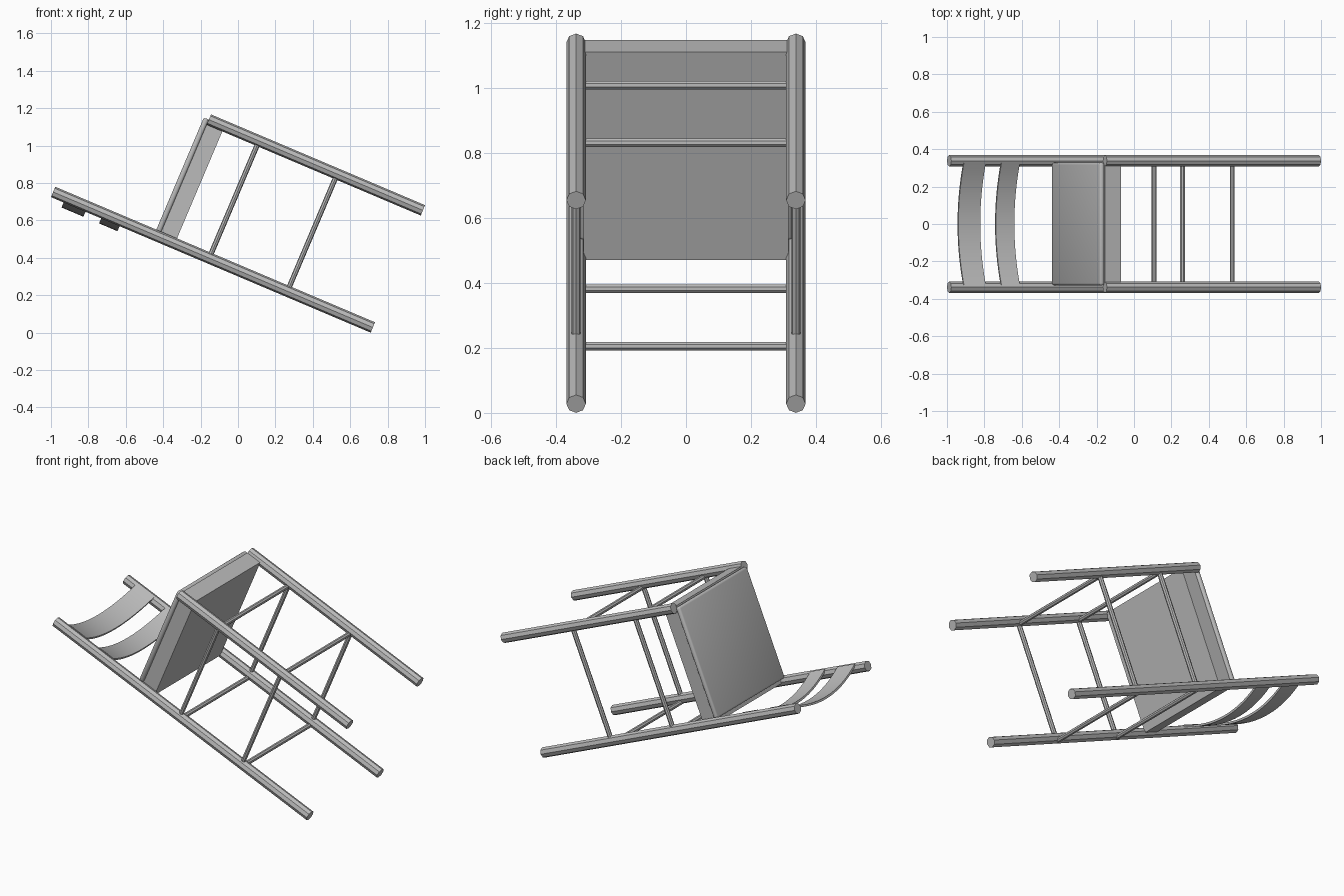
import bpy, bmesh, math
from mathutils import Matrix, Vector

if "Cube" in bpy.data.objects:
    bpy.data.objects.remove(bpy.data.objects["Cube"])

# The chair is modelled with its legs along local X, seat depth along local Z,
# then tipped onto its back about the Y axis.
TILT = Matrix.Rotation(math.radians(22.97), 4, 'Y')

wood = bpy.data.materials.new("plain_grey")
wood.diffuse_color = (0.5, 0.5, 0.5, 1)
wood.use_nodes = True
wood.node_tree.nodes["Principled BSDF"].inputs["Base Color"].default_value = wood.diffuse_color


def finish(name, bm, smooth=False):
    bmesh.ops.recalc_face_normals(bm, faces=bm.faces[:])
    bm.transform(TILT)
    mesh = bpy.data.meshes.new(name)
    bm.to_mesh(mesh)
    bm.free()
    mesh.materials.append(wood)
    for p in mesh.polygons:
        p.use_smooth = False
    ob = bpy.data.objects.new(name, mesh)
    bpy.context.collection.objects.link(ob)
    if smooth:
        bpy.context.view_layer.objects.active = ob
        ob.select_set(True)
        bpy.ops.object.shade_smooth_by_angle(angle=math.radians(30))
        ob.select_set(False)
    return ob


def rod(name, a, b, r):
    a, b = Vector(a), Vector(b)
    d = b - a
    m = Matrix.Translation((a + b) / 2) @ d.to_track_quat('Z', 'Y').to_matrix().to_4x4()
    bm = bmesh.new()
    bmesh.ops.create_cone(bm, cap_ends=True, segments=8, radius1=r, radius2=r,
                          depth=d.length, matrix=m)
    finish(name, bm)


def box(name, lo, hi, bevel=0):
    lo, hi = Vector(lo), Vector(hi)
    m = Matrix.Translation((lo + hi) / 2) @ Matrix.Diagonal((*(hi - lo), 1))
    bm = bmesh.new()
    bmesh.ops.create_cube(bm, size=1, matrix=m)
    if bevel:
        bmesh.ops.bevel(bm, geom=bm.edges[:], offset=bevel, segments=3,
                        profile=0.5, affect='EDGES')
    finish(name, bm, bevel > 0)


def slat(name, s0, s1, n=16):
    """Bowed back slat: closed cross-section swept along an arc."""
    half, t_end, t_mid, thick = 0.325, 0.336, 0.26, 0.012
    bm = bmesh.new()
    rings = []
    for i in range(n + 1):
        y = -half + 2 * half * i / n
        t = t_mid + (t_end - t_mid) * (y / half) ** 2
        rings.append([bm.verts.new((s, y, z)) for s, z in
                      ((s0, t), (s1, t), (s1, t - thick), (s0, t - thick))])
    for a, b in zip(rings, rings[1:]):
        for k in range(4):
            j = (k + 1) % 4
            bm.faces.new((a[k], a[j], b[j], b[k]))
    bm.faces.new(rings[0])
    bm.faces.new(rings[-1])
    finish(name, bm, True)


# Legs and side stretchers, mirrored left and right
for side, sy in (("right", -1), ("left", 1)):
    y = 0.338 * sy
    rod(f"back_leg_{side}", (-1.2035, y, 0.307), (0.653, y, 0.307), 0.03)
    rod(f"front_leg_{side}", (-0.588, y, 0.988), (0.655, y, 0.988), 0.03)
    for level, s in (("upper", -0.297), ("lower", 0.157)):
        rod(f"side_stretcher_{level}_{side}", (s, y, 0.307), (s, y, 0.988), 0.014)

# Cross stretchers between the left and right legs
for level, s in (("upper", -0.294), ("lower", 0.159)):
    for place, t in (("back", 0.29), ("front", 0.97)):
        rod(f"{place}_stretcher_{level}", (s, -0.338, t), (s, 0.338, t), 0.014)

# Seat base and soft-edged seat top
box("seat_base", (-0.59, -0.315, 0.30), (-0.497, 0.315, 0.995))
box("seat_top", (-0.617, -0.328, 0.325), (-0.588, 0.328, 0.988), 0.012)

# Bowed back slats
slat("back_slat_top", -1.13, -1.003)
slat("back_slat_bottom", -0.912, -0.805)
